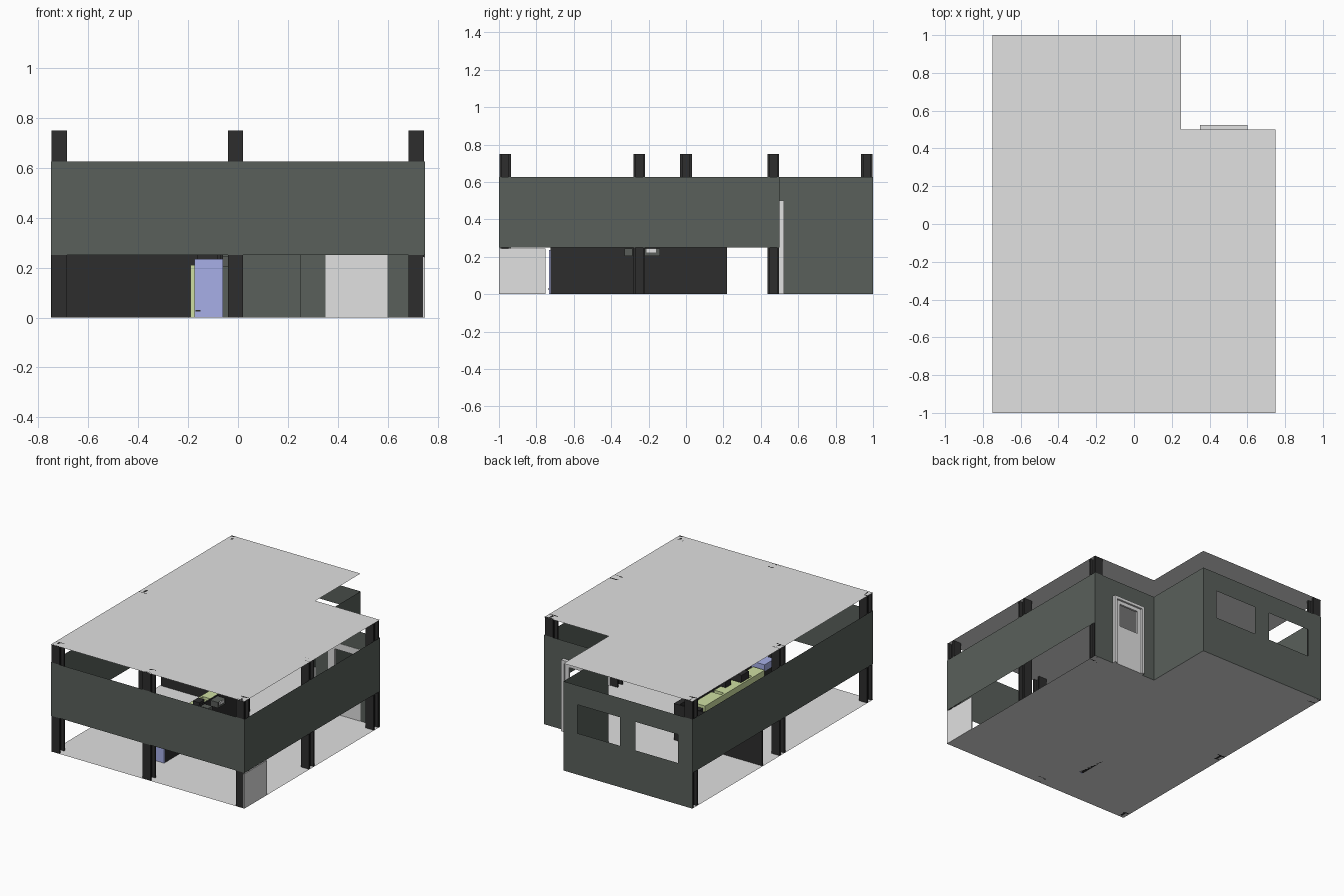
import bpy, bmesh

if "Cube" in bpy.data.objects:
    bpy.data.objects.remove(bpy.data.objects["Cube"])

def mat(name, r, g, b):
    m = bpy.data.materials.new(name)
    m.diffuse_color = (r, g, b, 1)
    m.use_nodes = True
    m.node_tree.nodes["Principled BSDF"].inputs["Base Color"].default_value = m.diffuse_color
    return m

LIGHT = mat("light_grey", 0.75, 0.75, 0.75)
WALL = mat("dark_green_grey", 0.10, 0.117, 0.104)
BLACK = mat("black", 0.027, 0.027, 0.027)
BLUE = mat("blue", 0.46, 0.51, 0.95)
GREEN = mat("pale_green", 0.62, 0.74, 0.36)
GREY = mat("mid_grey", 0.10, 0.11, 0.10)

def finish(name, bm, m):
    me = bpy.data.meshes.new(name)
    bm.to_mesh(me)
    bm.free()
    ob = bpy.data.objects.new(name, me)
    me.materials.append(m)
    bpy.context.scene.collection.objects.link(ob)
    return ob

def add_box(bm, x0, x1, y0, y1, z0, z1):
    v = bmesh.ops.create_cube(bm, size=1)["verts"]
    for p in v:
        p.co = (x0 if p.co.x < 0 else x1, y0 if p.co.y < 0 else y1, z0 if p.co.z < 0 else z1)

def boxes(name, m, *bs):
    bm = bmesh.new()
    for b in bs:
        add_box(bm, *b)
    return finish(name, bm, m)

def poly(name, pts, m):
    bm = bmesh.new()
    bm.faces.new([bm.verts.new(p) for p in pts])
    return finish(name, bm, m)

def sheet(name, a, b, z0, z1, m):
    """Vertical sheet between two plan points."""
    return poly(name, [(*a, z0), (*b, z0), (*b, z1), (*a, z1)], m)

def holed_sheet(name, y, xs, zs, holes, m):
    """Sheet facing +y on a grid of lines; cells listed in holes stay open."""
    bm = bmesh.new()
    for i in range(len(xs) - 1):
        for k in range(len(zs) - 1):
            if (i, k) not in holes:
                c = [(xs[i + 1], zs[k]), (xs[i], zs[k]), (xs[i], zs[k + 1]), (xs[i + 1], zs[k + 1])]
                bm.faces.new([bm.verts.new((x, y, z)) for x, z in c])
    bmesh.ops.remove_doubles(bm, verts=bm.verts, dist=1e-5)
    bmesh.ops.dissolve_limit(bm, angle_limit=0.01, verts=bm.verts, edges=bm.edges)
    return finish(name, bm, m)

# floor and flat roof share an L-shaped plan
plan = [(-0.75, -1), (0.75, -1), (0.75, 0.5), (0.25, 0.5), (0.25, 1), (-0.75, 1)]
poly("floor", [(x, y, 0) for x, y in plan], LIGHT)
poly("roof", [(x, y, 0.75) for x, y in plan], LIGHT)

# raised wall bands with open strips above and below
sheet("front_band_left", (-0.75, -1), (-0.04, -1), 0.25, 0.625, WALL)
sheet("front_band_right", (-0.04, -1), (0.75, -1), 0.25, 0.625, WALL)
sheet("right_band", (0.75, -1), (0.75, 0.5), 0.25, 0.625, WALL)
sheet("left_band", (-0.75, 1), (-0.75, -1), 0.25, 0.625, WALL)

# full-height walls at the back
sheet("step_side_wall", (0.25, 0.5), (0.25, 1), 0, 0.625, WALL)
holed_sheet("back_wall", 1, [-0.75, -0.64, -0.31, -0.19, 0.14, 0.25],
            [0, 0.29, 0.49, 0.625], {(1, 1), (3, 1)}, WALL)
holed_sheet("door_wall", 0.5, [0.25, 0.35, 0.60, 0.75], [0, 0.5, 0.625], {(1, 0)}, WALL)

# door with frame and an open window
boxes("door_frame", LIGHT, (0.35, 0.37, 0.498, 0.525, 0, 0.5), (0.58, 0.60, 0.498, 0.525, 0, 0.5),
      (0.37, 0.58, 0.498, 0.525, 0.48, 0.5))
boxes("door_leaf", LIGHT, (0.37, 0.58, 0.498, 0.512, 0, 0.29), (0.37, 0.58, 0.498, 0.512, 0.455, 0.48),
      (0.37, 0.40, 0.498, 0.512, 0.29, 0.455), (0.55, 0.58, 0.498, 0.512, 0.29, 0.455))

# low panel at the front right corner
boxes("corner_panel", LIGHT, (0.742, 0.75, -1, -0.75, 0, 0.243))

# I-beam columns
for i, (x, y) in enumerate([(-0.717, -0.967), (-0.01, -0.967), (0.715, -0.967), (0.715, -0.25),
                            (0.715, 0.467), (-0.717, 0), (-0.717, 0.967)]):
    boxes(f"column_{i + 1}", BLACK,
          (x - 0.031, x + 0.031, y - 0.031, y - 0.019, 0, 0.75),
          (x - 0.031, x + 0.031, y + 0.019, y + 0.031, 0, 0.75),
          (x - 0.008, x + 0.008, y - 0.019, y + 0.019, 0, 0.75))

# low black partition inside
boxes("partition", BLACK, (-0.745, -0.06, 0.21, 0.22, 0, 0.255))
boxes("partition_post", BLACK, (-0.10, -0.06, 0.10, 0.21, 0, 0.255))

# counter run: black body and back panel, green fronts, blue end
boxes("counter_body", BLACK, (-0.175, -0.06, -0.725, 0.10, 0, 0.19))
boxes("counter_back_panel", BLACK, (-0.07, -0.06, -0.725, 0.10, 0.19, 0.25))
boxes("counter_end", BLUE, (-0.175, -0.06, -0.733, -0.725, 0, 0.235))
boxes("blue_cabinet", BLUE, (-0.175, -0.075, -0.725, -0.62, 0.19, 0.235))
boxes("cabinet_handle", BLACK, (-0.170, -0.150, -0.737, -0.733, 0.025, 0.031))
boxes("green_fronts", GREEN, (-0.19, -0.175, -0.60, 0.06, 0, 0.21))
boxes("green_units", GREEN, (-0.175, -0.10, -0.14, 0.06, 0.19, 0.21),
      (-0.175, -0.10, -0.36, -0.17, 0.19, 0.21), (-0.175, -0.10, -0.60, -0.48, 0.19, 0.21))
boxes("counter_machines", BLACK, (-0.165, -0.08, -0.46, -0.38, 0.19, 0.25),
      (-0.14, -0.09, -0.30, -0.24, 0.21, 0.25))

# small grey fittings on the room side of the counter
boxes("wall_fittings", GREY, (-0.06, 0.0, -0.33, -0.285, 0.205, 0.245),
      (-0.06, 0.0, -0.22, -0.14, 0.205, 0.245))
boxes("fitting_plate", LIGHT, (0.0, 0.006, -0.21, -0.16, 0.222, 0.243))
